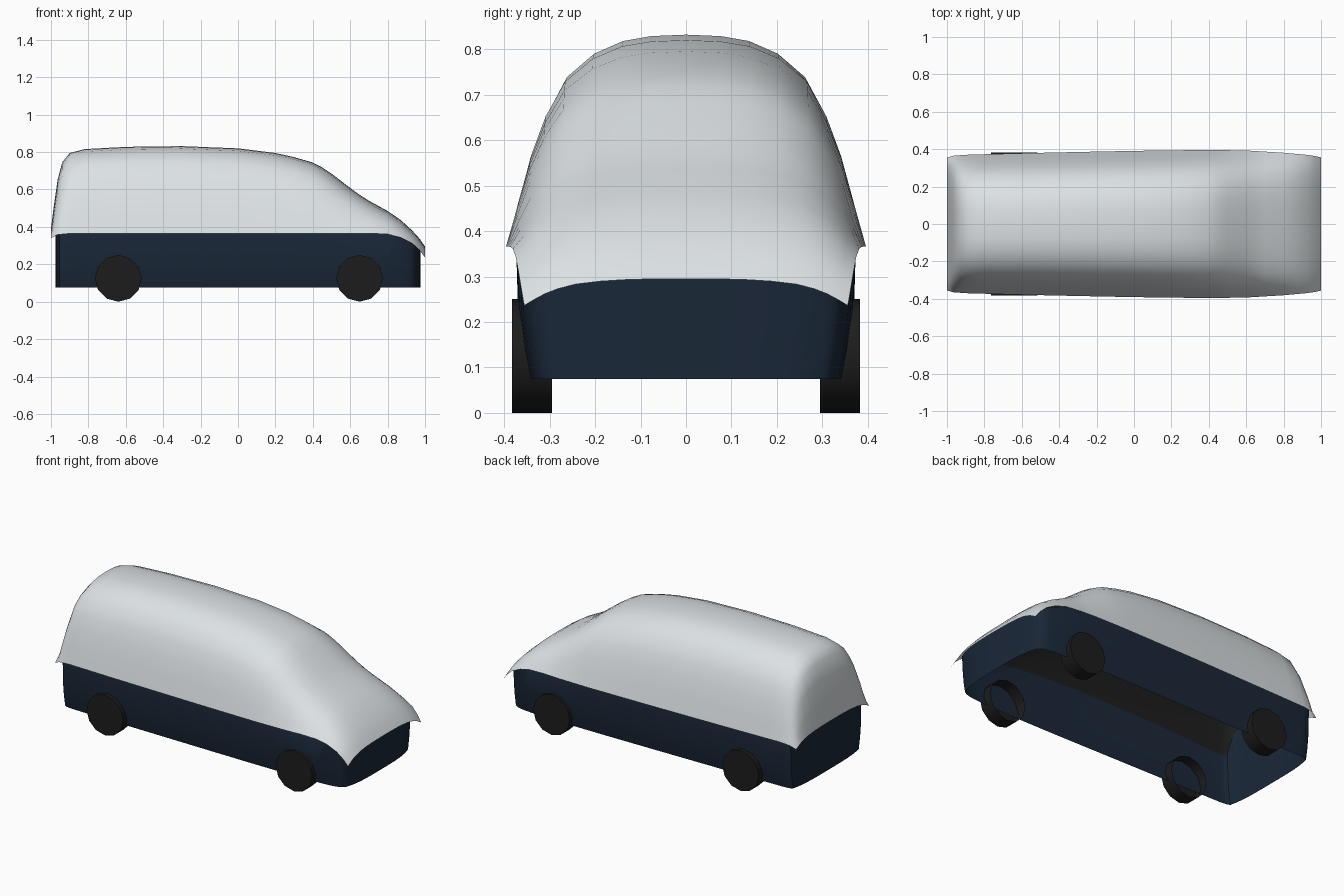
import bpy, bmesh, math
from mathutils import Matrix

old = bpy.data.objects.get("Cube")
if old:
    bpy.data.objects.remove(old, do_unlink=True)


def material(name, rgb):
    mat = bpy.data.materials.new(name)
    mat.use_nodes = True
    mat.diffuse_color = (*rgb, 1)
    mat.node_tree.nodes["Principled BSDF"].inputs["Base Color"].default_value = (*rgb, 1)
    return mat


SILVER = material("silver_paint", (0.72, 0.76, 0.78))
NAVY = material("navy_paint", (0.010, 0.020, 0.039))
BLACK = material("black_rubber", (0.012, 0.012, 0.012))


def finish(bm, name, mats, angle):
    bmesh.ops.recalc_face_normals(bm, faces=bm.faces)
    mesh = bpy.data.meshes.new(name)
    bm.to_mesh(mesh)
    bm.free()
    for mat in mats:
        mesh.materials.append(mat)
    obj = bpy.data.objects.new(name, mesh)
    bpy.context.collection.objects.link(obj)
    bpy.ops.object.select_all(action="DESELECT")
    obj.select_set(True)
    bpy.context.view_layer.objects.active = obj
    bpy.ops.object.shade_smooth_by_angle(angle=math.radians(angle))
    return obj


def interp(points, t):
    for (a, va), (b, vb) in zip(points, points[1:]):
        if t <= b:
            return va + (vb - va) * max(0, t - a) / (b - a)
    return points[-1][1]


# Shell profiles along the length: roof height, hem height, half width
ROOF = [(-1, .39), (-.985, .51), (-.965, .65), (-.94, .745), (-.9, .795), (-.82, .816),
        (-.6, .828), (-.3, .832), (0, .82), (.2, .795), (.3, .773), (.4, .744), (.45, .718),
        (.5, .685), (.6, .608), (.65, .572), (.7, .54), (.8, .485), (.87, .437),
        (.93, .382), (.97, .338), (1, .295)]
HEM = [(-1, .34), (-.965, .358), (-.9, .365), (.75, .366), (.82, .359), (.88, .34),
       (.93, .313), (.97, .277), (1, .236)]
WIDTH = [(-1, .355), (-.965, .365), (-.9, .37), (-.5, .381), (0, .391), (.4, .396),
         (.6, .393), (.8, .381), (.93, .369), (.97, .363), (1, .356)]
# Half cross-section: share of half width, share of height
SECTION = [(0, 1), (.2, .993), (.36, .97), (.525, .91), (.68, .8), (.79, .63),
           (.872, .44), (.938, .225), (1, 0)]


def shell_height(x, y):
    low = interp(HEM, x)
    return low + (interp(ROOF, x) - low) * interp(SECTION, abs(y) / interp(WIDTH, x))


# Upper shell: loft of cross-sections, open underneath
bm = bmesh.new()
section = [(-u, v) for u, v in reversed(SECTION[1:])] + SECTION
rows = []
for x, top in ROOF:
    low, wide = interp(HEM, x), interp(WIDTH, x)
    rows.append([bm.verts.new((x, u * wide, low + v * (top - low))) for u, v in section])
for a, b in zip(rows, rows[1:]):
    for i in range(len(section) - 1):
        bm.faces.new((a[i], b[i], b[i + 1], a[i + 1]))
finish(bm, "upper_shell", [SILVER], 80)

# Lower body: walls on a rounded outline rising to the shell, open below
SIDE = [(-.955, .346), (-.94, .355), (-.9, .36), (-.7, .363), (-.5, .366), (0, .372),
        (.3, .375), (.5, .375), (.6, .374), (.7, .372), (.8, .367), (.86, .362),
        (.9, .355), (.925, .346), (.945, .332)]
ACROSS = [-.93, -.85, -.75, -.6, -.4, -.2, 0, .2, .4, .6, .75, .85, .93]
(rear_x, rear_w), (front_x, front_w) = SIDE[0], SIDE[-1]
outline = [(x, -w) for x, w in SIDE]
outline += [(front_x + .03 * (1 - k ** 4), front_w * k) for k in ACROSS]
outline += [(x, w) for x, w in reversed(SIDE)]
outline += [(rear_x - .02 * (1 - k ** 4), -rear_w * k) for k in ACROSS]

bm = bmesh.new()
rings = []
for level, spread in ((.075, .925), (.14, .96), (.22, .985), (None, 1)):
    rings.append([bm.verts.new((x, y * spread, level or shell_height(x, y) - .012))
                  for x, y in outline])
n, s, e = len(outline), len(SIDE), len(ACROSS)
for a, b in zip(rings, rings[1:]):
    for i in range(n):
        j = (i + 1) % n
        bm.faces.new((a[i], a[j], b[j], b[i]))

# Dark lining arched just under the shell, joined to the top of the walls
rim = rings[-1]
left = rim[s + e:2 * s + e][::-1]
rows = []
for i, (x, w) in enumerate(SIDE):
    if i == 0:
        middle = rim[2 * s + e:][::-1]
    elif i == s - 1:
        middle = rim[s:s + e]
    else:
        middle = [bm.verts.new((x, w * k, shell_height(x, w * k) - .012)) for k in ACROSS]
    rows.append([rim[i]] + middle + [left[i]])
for a, b in zip(rows, rows[1:]):
    for i in range(len(a) - 1):
        bm.faces.new((a[i], b[i], b[i + 1], a[i + 1])).material_index = 1
finish(bm, "lower_body", [NAVY, BLACK], 40)

# Wheels: twelve-sided drums, open on the inner side
for end, x in (("front", .65), ("rear", -.64)):
    for side, sign in (("left", 1), ("right", -1)):
        bm = bmesh.new()
        bmesh.ops.create_circle(bm, cap_ends=True, segments=12, radius=.125,
                                matrix=Matrix.Translation((x, sign * .383, .125))
                                @ Matrix.Rotation(math.pi / 2, 4, "X"))
        made = bmesh.ops.extrude_edge_only(bm, edges=bm.edges[:])["geom"]
        inner = [v for v in made if isinstance(v, bmesh.types.BMVert)]
        bmesh.ops.translate(bm, verts=inner, vec=(0, -sign * .088, 0))
        finish(bm, f"{end}_{side}_wheel", [BLACK], 35)
